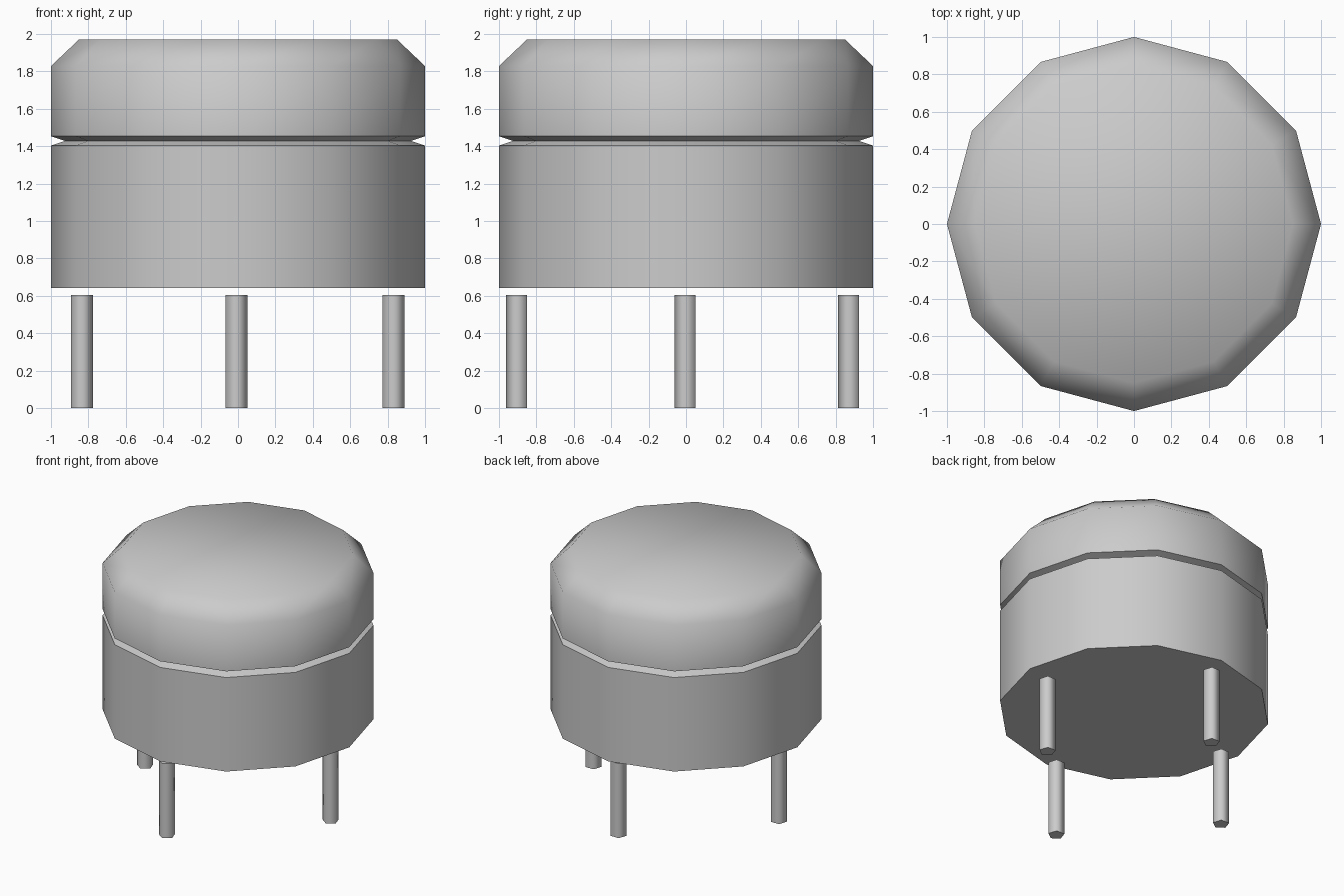
import bpy, bmesh
from math import sin, cos, pi, radians

if "Cube" in bpy.data.objects:
    bpy.data.objects.remove(bpy.data.objects["Cube"])


def lathe(name, profile, sides, start, centre, smooth):
    """Stack polygon rings from (radius, z) pairs and cap both ends."""
    bm = bmesh.new()
    rings = []
    for r, z in profile:
        angles = [start + 2 * pi * i / sides for i in range(sides)]
        rings.append([bm.verts.new((r * cos(a), r * sin(a), z)) for a in angles])
    for low, high in zip(rings, rings[1:]):
        for i in range(sides):
            j = (i + 1) % sides
            bm.faces.new((low[i], low[j], high[j], high[i]))
    bm.faces.new(rings[0][::-1])
    bm.faces.new(rings[-1])
    mesh = bpy.data.meshes.new(name)
    bm.to_mesh(mesh)
    bm.free()
    obj = bpy.data.objects.new(name, mesh)
    obj.location = (*centre, 0)
    bpy.context.collection.objects.link(obj)
    bpy.ops.object.select_all(action='DESELECT')
    obj.select_set(True)
    bpy.context.view_layer.objects.active = obj
    bpy.ops.object.shade_smooth_by_angle(angle=radians(smooth))
    return obj


# Padded seat: straight base, pinched seam, cushion with chamfered rim
seat = [(1, 0.64), (1, 1.403), (0.925, 1.428), (1, 1.453), (1, 1.828), (0.85, 1.97)]
lathe("seat", seat, 12, 0, (0, 0), 60)

# Four five-sided legs, one under each side
legs = {"front_leg": (-0.008, -0.90), "back_leg": (-0.008, 0.876),
        "left_leg": (-0.834, 0), "right_leg": (0.832, 0)}
for name, centre in legs.items():
    lathe(name, [(0.062, 0), (0.062, 0.605)], 5, -pi / 2, centre, 80)
